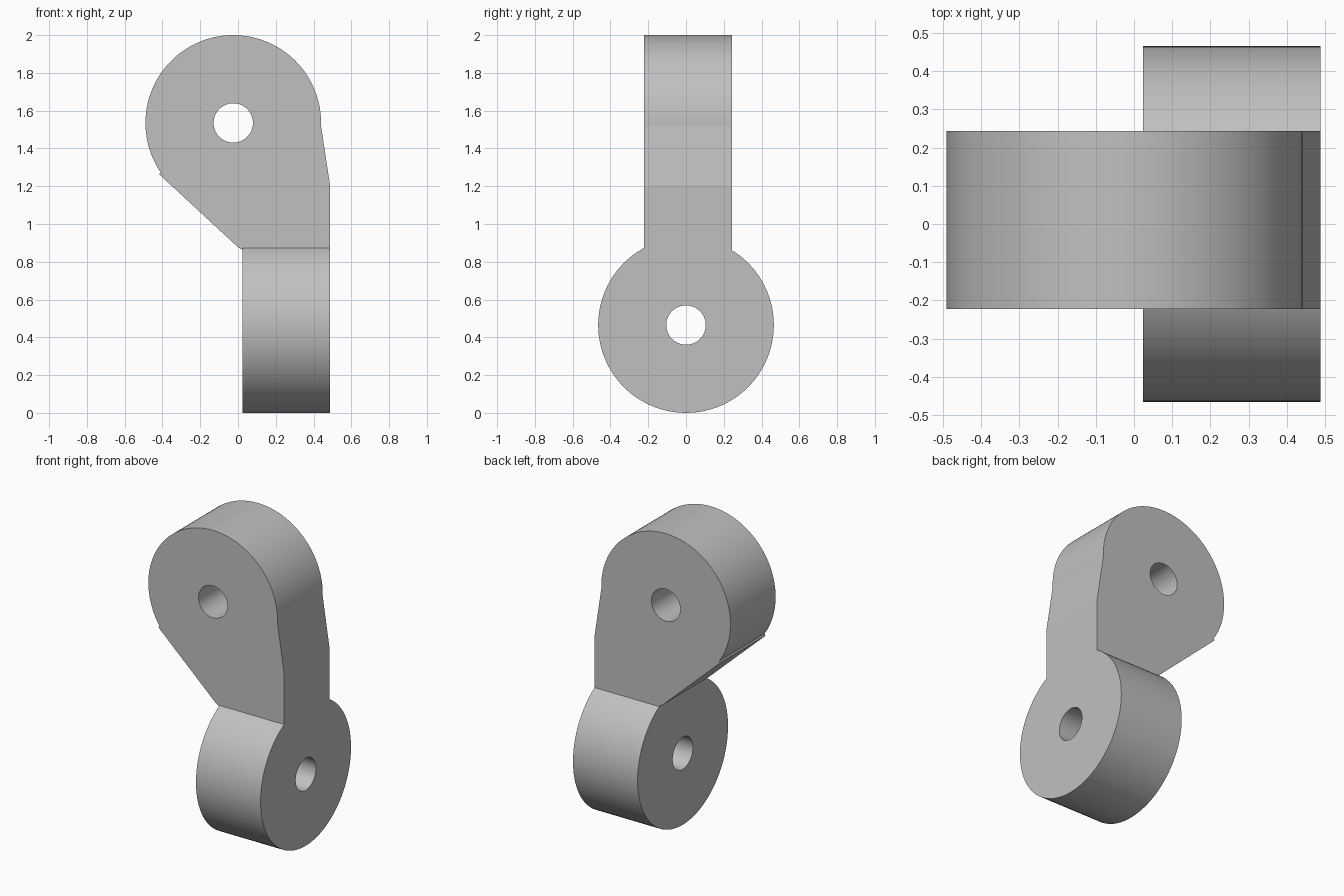
import bpy, bmesh
from math import sin, cos, radians, pi
from mathutils import Matrix

cube = bpy.data.objects.get("Cube")
if cube:
    bpy.data.objects.remove(cube, do_unlink=True)

R, HOLE = 0.465, 0.104          # lobe and bore radius
UPPER = (-0.025, 1.535)         # x, z of the upper bore
LOWER_Z = 0.465                 # z of the lower bore
X0, X1 = 0.023, 0.488           # lower lobe width
Y0, Y1 = -0.222, 0.243          # upper lobe width

grey = bpy.data.materials.new("plain grey")
grey.use_nodes = True
colour = (0.53, 0.53, 0.53, 1)
grey.diffuse_color = colour
grey.node_tree.nodes["Principled BSDF"].inputs["Base Color"].default_value = colour


def add_object(name, bm):
    bmesh.ops.recalc_face_normals(bm, faces=bm.faces)
    mesh = bpy.data.meshes.new(name)
    bm.to_mesh(mesh)
    bm.free()
    mesh.materials.append(grey)
    obj = bpy.data.objects.new(name, mesh)
    bpy.context.collection.objects.link(obj)
    return obj


def cylinder(name, radius, depth, centre, axis):
    bm = bmesh.new()
    turn = Matrix.Rotation(pi / 2, 4, "Y" if axis == "X" else "X")
    bmesh.ops.create_cone(bm, cap_ends=True, segments=96, radius1=radius,
                          radius2=radius, depth=depth,
                          matrix=Matrix.Translation(centre) @ turn)
    return add_object(name, bm)


def combine(target, tool, operation):
    mod = target.modifiers.new(operation.lower(), "BOOLEAN")
    mod.operation, mod.object, mod.solver = operation, tool, "EXACT"
    bpy.ops.object.select_all(action="DESELECT")
    bpy.context.view_layer.objects.active = target
    target.select_set(True)
    bpy.ops.object.modifier_apply(modifier=mod.name)
    bpy.data.objects.remove(tool, do_unlink=True)


# Upper lobe with its tapering neck, extruded from one outline
arc = [(UPPER[0] + R * cos(radians(a)), UPPER[1] + R * sin(radians(a)))
       for a in range(-2, 215, 3)]
outline = arc + [(-0.416, 1.262), (0.0, 0.877), (X0, 0.864),
                 (X0 + 0.02, 0.75), (X1, 0.75), (X1, 1.2)]
bm = bmesh.new()
face = bm.faces.new([bm.verts.new((x, Y0, z)) for x, z in outline])
side = bmesh.ops.extrude_face_region(bm, geom=[face])
bmesh.ops.translate(bm, vec=(0, Y1 - Y0, 0),
                    verts=[g for g in side["geom"] if isinstance(g, bmesh.types.BMVert)])
link = add_object("twisted_link", bm)

# Lower lobe, turned a quarter
lower_centre = ((X0 + X1) / 2, 0, LOWER_Z)
combine(link, cylinder("lower_lobe", R, X1 - X0, lower_centre, "X"), "UNION")

# Bores through both lobes
combine(link, cylinder("upper_bore", HOLE, 2, (UPPER[0], 0, UPPER[1]), "Y"), "DIFFERENCE")
combine(link, cylinder("lower_bore", HOLE, 2, lower_centre, "X"), "DIFFERENCE")

bpy.ops.object.shade_smooth_by_angle(angle=radians(8))
